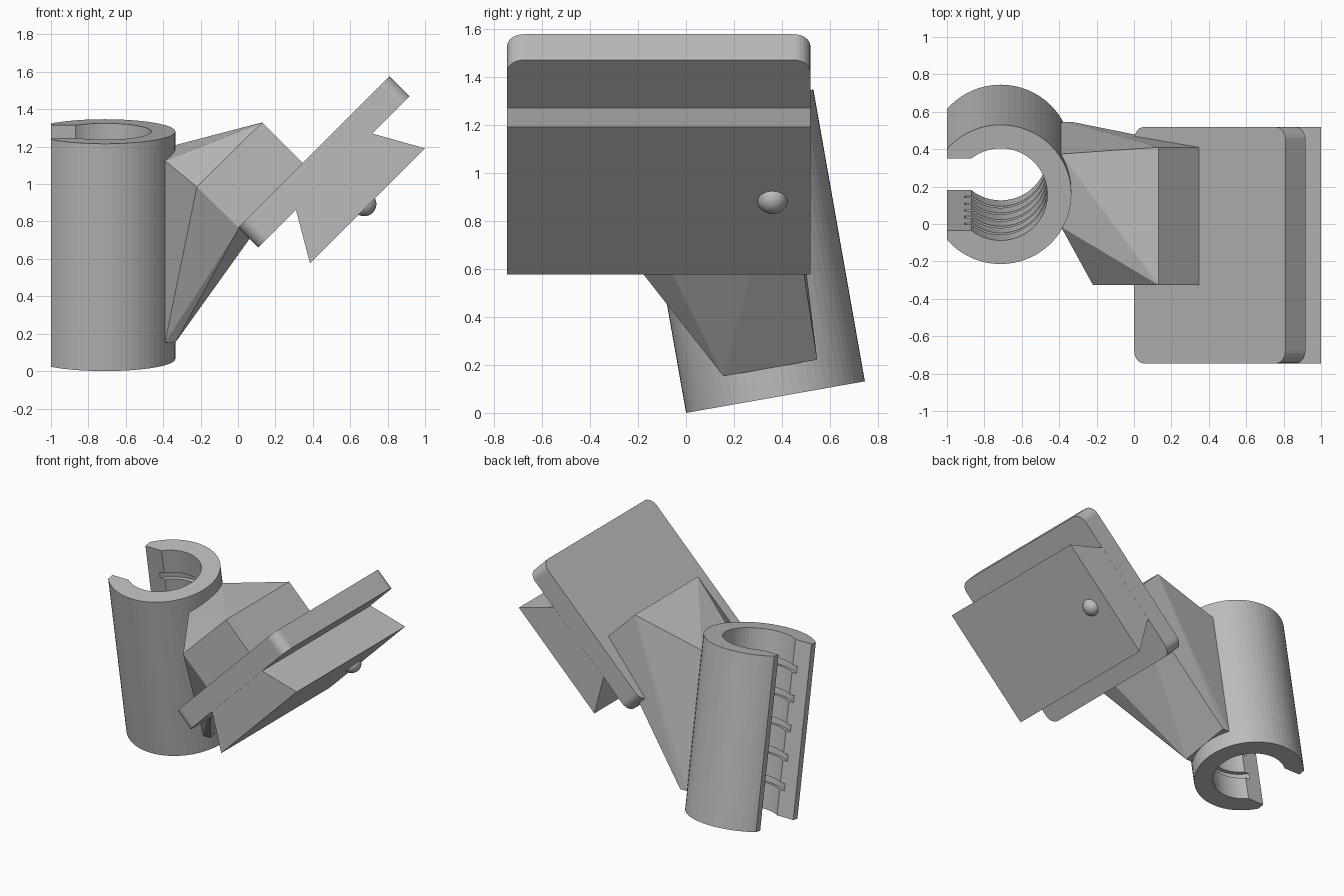
import bpy
import bmesh
from math import radians, sin, cos
from mathutils import Matrix, Vector

cube = bpy.data.objects.get("Cube")
if cube:
    bpy.data.objects.remove(cube, do_unlink=True)

GREY = (0.5, 0.5, 0.5, 1.0)
mat = bpy.data.materials.new("plain grey")
mat.use_nodes = True
mat.diffuse_color = GREY
mat.node_tree.nodes["Principled BSDF"].inputs["Base Color"].default_value = GREY


def finish(name, bm, matrix=Matrix()):
    """Turn a bmesh into a named, coloured object."""
    bmesh.ops.transform(bm, matrix=matrix, verts=bm.verts)
    bmesh.ops.recalc_face_normals(bm, faces=bm.faces)
    mesh = bpy.data.meshes.new(name)
    bm.to_mesh(mesh)
    bm.free()
    mesh.materials.append(mat)
    obj = bpy.data.objects.new(name, mesh)
    bpy.context.collection.objects.link(obj)
    return obj


def cylinder(name, radius, low, high, matrix):
    bm = bmesh.new()
    bmesh.ops.create_cone(bm, cap_ends=True, segments=64, radius1=radius,
                          radius2=radius, depth=high - low,
                          matrix=Matrix.Translation((0, 0, (low + high) / 2)))
    return finish(name, bm, matrix)


def box(name, centre, size, matrix):
    bm = bmesh.new()
    bmesh.ops.create_cube(bm, matrix=Matrix.Translation(centre) @ Matrix.Diagonal((*size, 1)))
    return finish(name, bm, matrix)


def cut(target, cutter):
    cutter.hide_render = True
    mod = target.modifiers.new("cut", 'BOOLEAN')
    mod.operation = 'DIFFERENCE'
    mod.solver = 'EXACT'
    mod.object = cutter
    bpy.context.view_layer.objects.active = target
    bpy.ops.object.modifier_apply(modifier=mod.name)
    bpy.data.objects.remove(cutter, do_unlink=True)


# Tilted clamp tube: bored, slotted, trimmed flat, with five inner grooves
LENGTH, OUTER, BORE, GROOVE, SLOT = 1.234, 0.378, 0.25, 0.275, 0.195
tilt = Matrix.Translation((-0.713, 0.3725, 0.0657)) @ Matrix.Rotation(radians(10), 4, 'X')
tube = cylinder("clamp_tube", OUTER, 0, LENGTH, tilt)
cut(tube, cylinder("bore_cutter", BORE, -0.1, LENGTH + 0.1, tilt))
cut(tube, box("slot_cutter", (-0.3, 0, LENGTH / 2), (0.6, 2 * SLOT, 2), tilt))
cut(tube, box("trim_cutter", (-0.487, 0, LENGTH / 2), (0.4, 2, 2), tilt))
for i in range(1, 6):
    h = LENGTH * i / 6
    cut(tube, cylinder("groove_cutter", GROOVE, h - 0.025, h + 0.025, tilt))

# Faceted arm: hull between a thin pad on the tube and a tilted block
arm = bmesh.new()
for x in (0.323, OUTER):
    for y in (-0.198, 0.198):
        for h in (0.1, 0.9):
            arm.verts.new(tilt @ Vector((x, y, h * LENGTH)))
for x, z in ((0.005, 0.765), (-0.22, 0.985), (0.13, 1.33), (0.35, 1.11)):
    for y in (-0.325, 0.41):
        arm.verts.new((x, y, z))
hull = bmesh.ops.convex_hull(arm, input=arm.verts)
bmesh.ops.delete(arm, geom=[v for v in hull["geom_interior"] if isinstance(v, bmesh.types.BMVert)],
                 context='VERTS')
bmesh.ops.dissolve_limit(arm, angle_limit=radians(0.5), verts=arm.verts, edges=arm.edges)
finish("arm", arm)

# Mounting plate with rounded corners, leaning at 45 degrees
Y_MIN, Y_MAX = -0.745, 0.518
slope = Matrix.Translation((0.459, (Y_MIN + Y_MAX) / 2, 1.119)) @ Matrix.Rotation(radians(-45), 4, 'Y')
plate = bmesh.new()
bmesh.ops.create_cube(plate, matrix=Matrix.Diagonal((1.143, Y_MAX - Y_MIN, 0.152, 1)))
corners = [e for e in plate.edges if abs(e.verts[0].co.z - e.verts[1].co.z) > 0.1]
bmesh.ops.bevel(plate, geom=corners, offset=0.07, segments=8, profile=0.5, affect='EDGES')
finish("mounting_plate", plate, slope)

# Dovetail rail: profile swept across the plate width
rail = bmesh.new()
profile = ((0.31, 0.862), (0.385, 0.576), (1.0, 1.191), (0.718, 1.27))
face = rail.faces.new([rail.verts.new((x, Y_MIN, z)) for x, z in profile])
swept = bmesh.ops.extrude_face_region(rail, geom=[face])
bmesh.ops.translate(rail, vec=(0, Y_MAX - Y_MIN, 0),
                    verts=[v for v in swept["geom"] if isinstance(v, bmesh.types.BMVert)])
if len(rail.faces) < 6:
    rail.faces.new([v for v in rail.verts if v.co.y < Y_MIN + 0.01])
finish("dovetail_rail", rail)

# Locating bump on the rail face
bump = bmesh.new()
bmesh.ops.create_uvsphere(bump, u_segments=32, v_segments=16, radius=0.065)
bump_obj = finish("locating_bump", bump, Matrix.Translation((0.675, 0.36, 0.893)))
bump_obj.data.shade_smooth()
